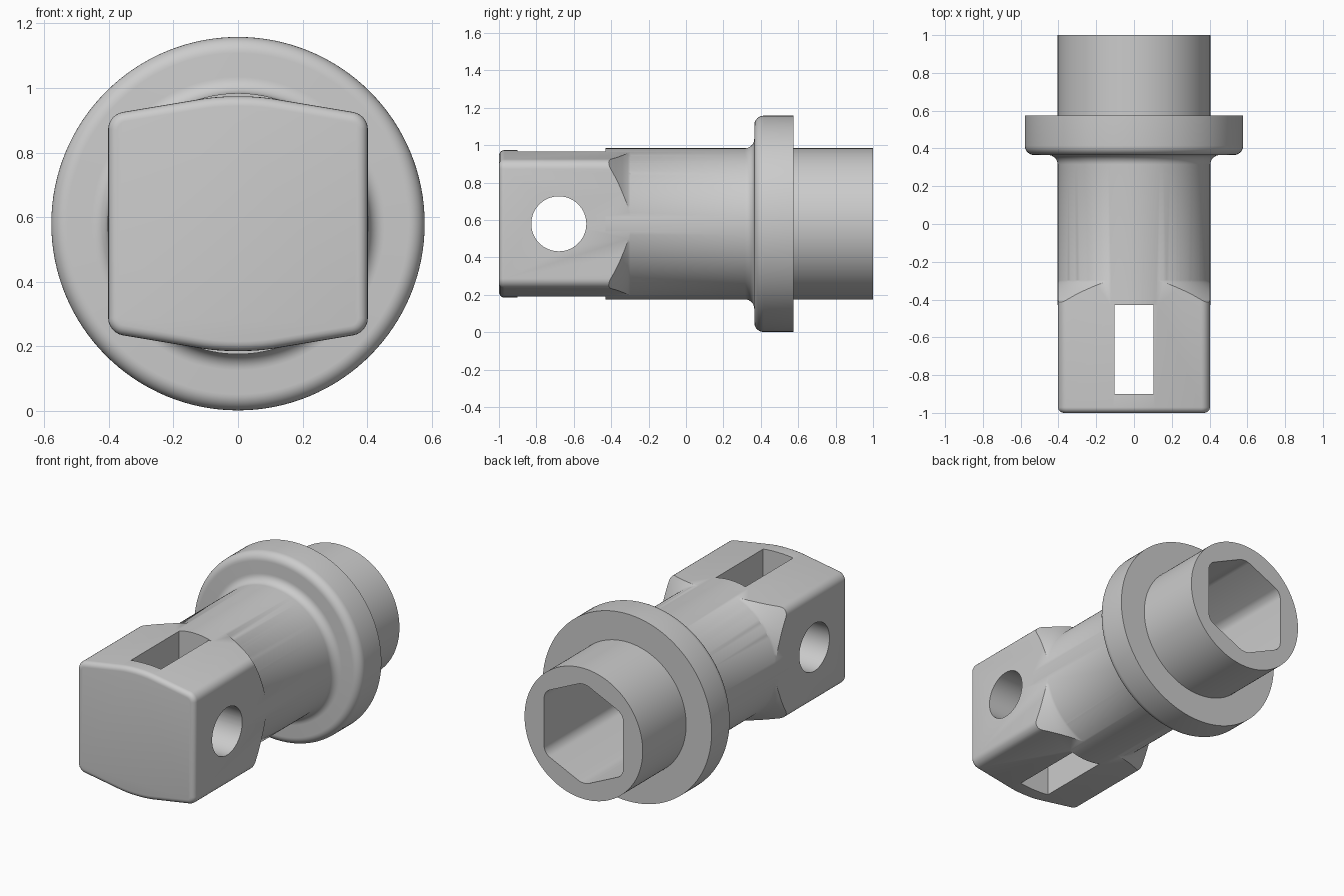
import bpy, bmesh, math
from mathutils import Vector, Matrix

if "Cube" in bpy.data.objects:
    bpy.data.objects.remove(bpy.data.objects["Cube"], do_unlink=True)

AXIS_Z = 0.58
SEGMENTS = 128

grey = bpy.data.materials.new("plain grey")
grey.use_nodes = True
grey.diffuse_color = (0.6, 0.6, 0.6, 1)
grey.node_tree.nodes["Principled BSDF"].inputs["Base Color"].default_value = (0.6, 0.6, 0.6, 1)


def finish(name, bm):
    bmesh.ops.recalc_face_normals(bm, faces=bm.faces[:])
    mesh = bpy.data.meshes.new(name)
    bm.to_mesh(mesh)
    bm.free()
    mesh.materials.append(grey)
    obj = bpy.data.objects.new(name, mesh)
    bpy.context.collection.objects.link(obj)
    return obj


def lathe(name, profile):
    """Turn (radius, y) points about the long axis, with capped ends."""
    bm = bmesh.new()
    rings = []
    for r, y in profile:
        ring = []
        for i in range(SEGMENTS):
            a = math.tau * i / SEGMENTS
            ring.append(bm.verts.new((r * math.cos(a), y, AXIS_Z + r * math.sin(a))))
        rings.append(ring)
    for a, b in zip(rings, rings[1:]):
        for i in range(SEGMENTS):
            j = (i + 1) % SEGMENTS
            bm.faces.new((a[i], a[j], b[j], b[i]))
    bm.faces.new(rings[0])
    bm.faces.new(rings[-1])
    return finish(name, bm)


def arc(r, y, radius, start, end, steps=8):
    """Points of a fillet centred on (r, y), angles in degrees."""
    angles = [math.radians(start + (end - start) * i / steps) for i in range(steps + 1)]
    return [(r + radius * math.cos(a), y + radius * math.sin(a)) for a in angles]


def hex_prism(name, half_width, corner, apex, y0, y1, corner_bevel, apex_bevel, rim=0):
    """Six-sided bar along y with rounded long edges and optional rounded front rim."""
    bm = bmesh.new()
    outline = [(half_width, -corner), (half_width, corner), (0, apex),
               (-half_width, corner), (-half_width, -corner), (0, -apex)]
    front = bm.faces.new([bm.verts.new((x, y0, AXIS_Z + z)) for x, z in outline])
    made = bmesh.ops.extrude_face_region(bm, geom=[front], use_keep_orig=True)["geom"]
    bmesh.ops.translate(bm, vec=(0, y1 - y0, 0),
                        verts=[g for g in made if isinstance(g, bmesh.types.BMVert)])
    bmesh.ops.recalc_face_normals(bm, faces=bm.faces[:])
    for at_apex, size in ((False, corner_bevel), (True, apex_bevel)):
        edges = [e for e in bm.edges
                 if abs(e.verts[0].co.y - e.verts[1].co.y) > 0.1
                 and (abs(e.verts[0].co.x) < 0.001) == at_apex]
        bmesh.ops.bevel(bm, geom=edges, offset=size, segments=6, profile=0.5, affect='EDGES')
    if rim:
        edges = [e for e in bm.edges if all(abs(v.co.y - y0) < 0.001 for v in e.verts)]
        bmesh.ops.bevel(bm, geom=edges, offset=rim, segments=5, profile=0.5, affect='EDGES')
    return finish(name, bm)


def combine(target, tool, operation):
    mod = target.modifiers.new(operation.lower(), 'BOOLEAN')
    mod.operation = operation
    mod.solver = 'EXACT'
    mod.object = tool
    bpy.context.view_layer.objects.active = target
    bpy.ops.object.modifier_apply(modifier=mod.name)
    bpy.data.objects.remove(tool, do_unlink=True)


# Turned shaft with a filleted flange
shaft_r, flange_r, flange_y = 0.404, 0.578, 0.365
profile = [(shaft_r, -0.43)]
profile += arc(shaft_r + 0.05, flange_y - 0.05, 0.05, 180, 90)
profile += arc(flange_r - 0.05, flange_y + 0.05, 0.05, -90, 0)
profile += [(flange_r, 0.575), (shaft_r, 0.575), (shaft_r, 1)]
body = lathe("socket_adapter", profile)

# Head bar, trimmed at the back by a flared turning
head = hex_prism("head", 0.402, 0.338, 0.405, -1, -0.2, 0.045, 0.11, rim=0.03)
flare = lathe("flare", [(0.8, -1.1), (0.8, -0.5), (0.56, -0.47), (0.515, -0.42),
                        (0.47, -0.375), (0.435, -0.34), (0.41, -0.31), (0.39, -0.27),
                        (0.38, -0.25)])
combine(head, flare, 'INTERSECT')
combine(body, head, 'UNION')

# Rear six-sided bore
bore = hex_prism("bore", 0.27, 0.19, 0.315, -0.2, 1.1, 0.04, 0.04)
combine(body, bore, 'DIFFERENCE')

# Vertical slot through the head
bm = bmesh.new()
bmesh.ops.create_cube(bm, size=1, matrix=Matrix.Translation((0, -0.665, AXIS_Z))
                      @ Matrix.Diagonal((0.205, 0.47, 2, 1)))
combine(body, finish("slot", bm), 'DIFFERENCE')

# Round pin hole across the head
bm = bmesh.new()
bmesh.ops.create_cone(bm, cap_ends=True, segments=64, radius1=0.147, radius2=0.147, depth=2,
                      matrix=Matrix.Translation((0, -0.68, AXIS_Z))
                      @ Matrix.Rotation(math.pi / 2, 4, 'Y'))
combine(body, finish("pin_hole", bm), 'DIFFERENCE')

bpy.ops.object.select_all(action='DESELECT')
body.select_set(True)
bpy.context.view_layer.objects.active = body
bpy.ops.object.shade_smooth_by_angle(angle=math.radians(30))
